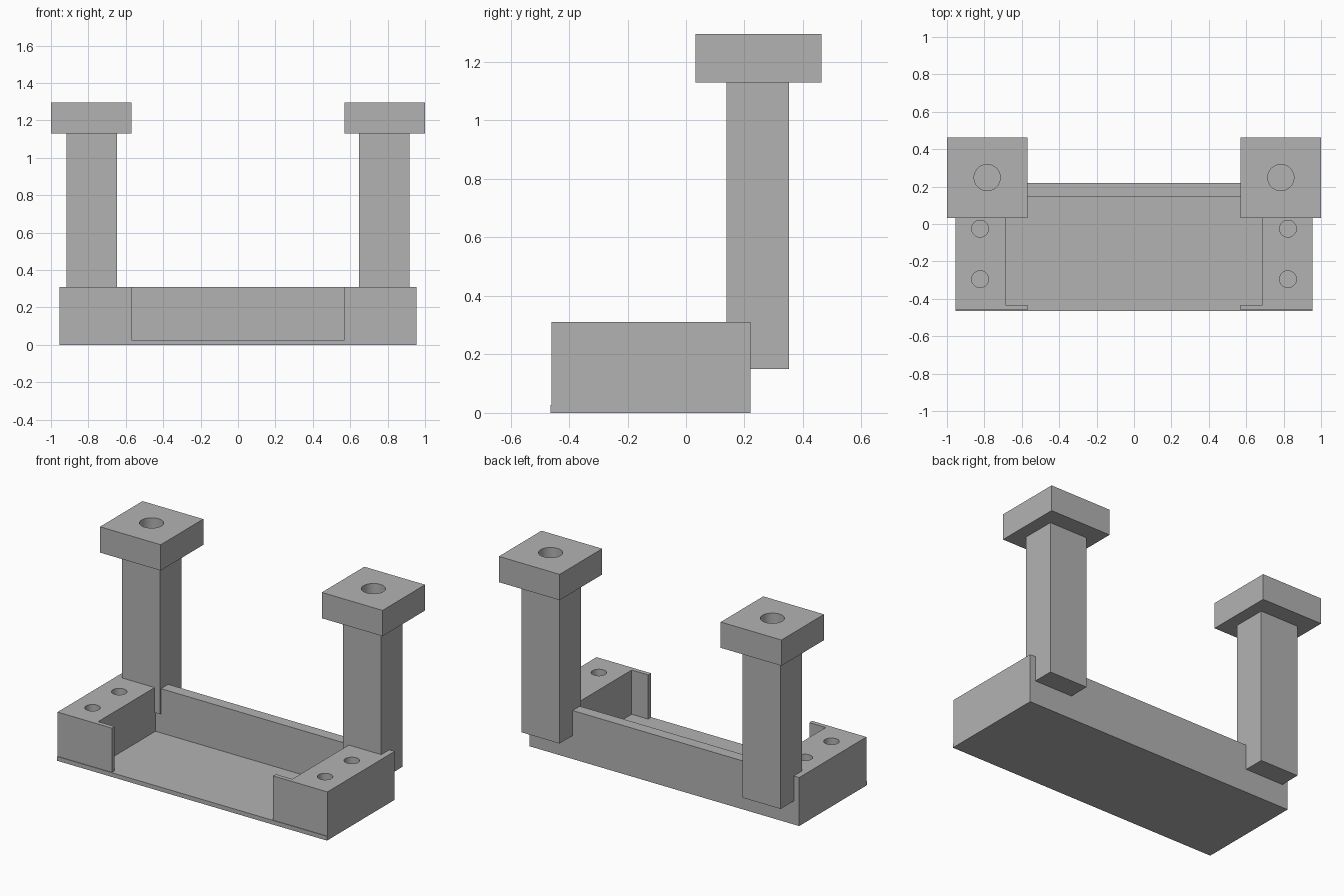
import bpy
import bmesh
import math
from mathutils import Matrix

cube = bpy.data.objects.get("Cube")
if cube:
    bpy.data.objects.remove(cube, do_unlink=True)

GREY = (0.45, 0.45, 0.45, 1.0)
grey = bpy.data.materials.new("plain grey")
grey.use_nodes = True
grey.diffuse_color = GREY
grey.node_tree.nodes["Principled BSDF"].inputs["Base Color"].default_value = GREY


def add_object(name, bm):
    mesh = bpy.data.meshes.new(name)
    bm.to_mesh(mesh)
    bm.free()
    mesh.materials.append(grey)
    obj = bpy.data.objects.new(name, mesh)
    bpy.context.collection.objects.link(obj)
    return obj


def box(name, xs, ys, zs):
    """Box spanning the given ranges on each axis."""
    bm = bmesh.new()
    spans = [sorted(xs), sorted(ys), sorted(zs)]
    size = [b - a for a, b in spans]
    centre = [(a + b) / 2 for a, b in spans]
    bmesh.ops.create_cube(bm, size=1, matrix=Matrix.Translation(centre) @ Matrix.Diagonal((*size, 1)))
    return add_object(name, bm)


def drill(obj, x, y, radius, z_low, z_high):
    """Cut a vertical round hole, then discard the cutter."""
    bm = bmesh.new()
    bmesh.ops.create_cone(bm, cap_ends=True, segments=48, radius1=radius, radius2=radius,
                          depth=z_high - z_low,
                          matrix=Matrix.Translation((x, y, (z_low + z_high) / 2)))
    cutter = add_object("hole_cutter", bm)
    cutter.hide_render = True
    mod = obj.modifiers.new("hole", 'BOOLEAN')
    mod.operation = 'DIFFERENCE'
    mod.solver = 'EXACT'
    mod.object = cutter
    select_only(obj)
    bpy.ops.object.modifier_apply(modifier=mod.name)
    bpy.data.objects.remove(cutter, do_unlink=True)


def select_only(obj):
    bpy.ops.object.select_all(action='DESELECT')
    obj.select_set(True)
    bpy.context.view_layer.objects.active = obj


FRONT, BACK = -0.46, 0.22
FLOOR, RIM = 0.027, 0.31
CAP_LOW, CAP_TOP = 1.13, 1.295

# Tray floor and back wall
box("tray_floor", (-0.955, 0.955), (FRONT - 0.004, BACK), (0, FLOOR))
box("back_wall", (-0.69, 0.69), (0.147, BACK), (FLOOR, RIM))

for side, s in (("left", 1), ("right", -1)):
    # Side block with two screw holes
    block = box(side + "_side_block", (s * 0.687, s * 0.955), (FRONT, BACK), (FLOOR, RIM))
    for y in (-0.025, -0.295):
        drill(block, s * 0.823, y, 0.045, FLOOR - 0.02, RIM + 0.05)

    # Thin lip closing the front corner
    box(side + "_front_lip", (s * 0.57, s * 0.687), (FRONT, -0.432), (FLOOR, RIM))

    # Upright post behind the tray
    box(side + "_post", (s * 0.648, s * 0.917), (0.138, 0.353), (0.15, CAP_LOW))

    # Square cap with a central hole
    cap = box(side + "_cap", (s * 0.57, s), (0.033, 0.463), (CAP_LOW, CAP_TOP))
    drill(cap, s * 0.785, 0.248, 0.07, CAP_LOW - 0.05, CAP_TOP + 0.05)

    # Smooth hole walls, sharp edges
    for part in (block, cap):
        select_only(part)
        bpy.ops.object.shade_smooth_by_angle(angle=math.radians(30))
